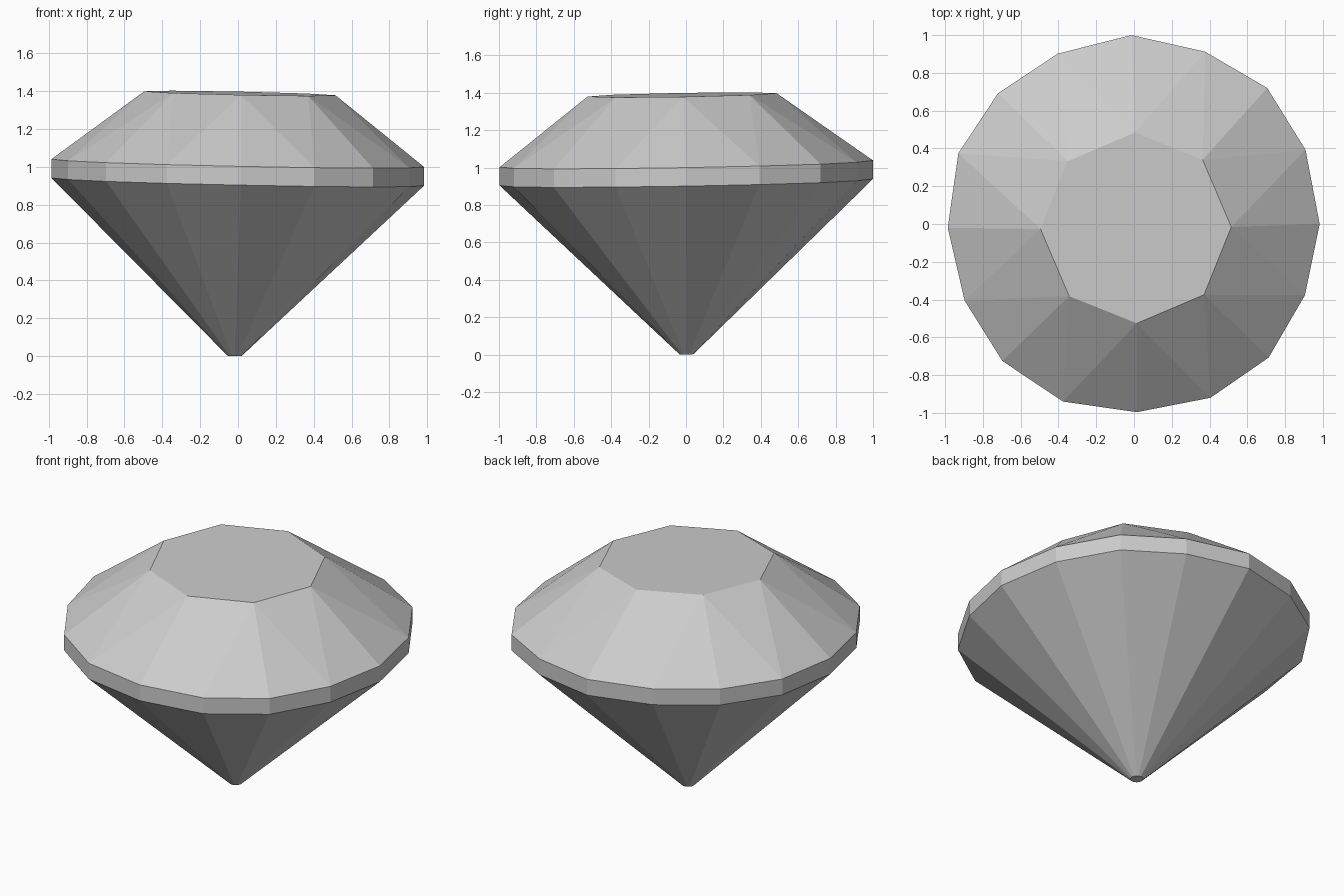
import bpy, bmesh, math

if "Cube" in bpy.data.objects:
    bpy.data.objects.remove(bpy.data.objects["Cube"])

# The stone leans slightly: each ring lies in a gently sloped plane
def tilt(x, y, z):
    return (x, y, z - 0.021 * x + 0.0175 * y)

# Slightly irregular 16-sided girdle outline
OUTLINE = [(0.983, 0.0), (0.908, 0.393), (0.705, 0.72), (0.377, 0.912),
           (-0.013, 1.0), (-0.403, 0.902), (-0.72, 0.692), (-0.93, 0.374),
           (-0.986, -0.02), (-0.897, -0.405), (-0.697, -0.725), (-0.376, -0.94),
           (0.015, -0.996), (0.405, -0.92), (0.713, -0.707), (0.905, -0.377)]

bm = bmesh.new()

def ring(points, z):
    return [bm.verts.new(tilt(x, y, z)) for x, y in points]

def circle(n, radius, cx, cy, turn=0.6):
    angles = [math.radians(turn) + math.tau * i / n for i in range(n)]
    return [(cx + radius * math.cos(a), cy + radius * math.sin(a)) for a in angles]

def band(upper, lower):
    n = len(upper)
    for i in range(n):
        j = (i + 1) % n
        bm.faces.new((upper[i], lower[i], lower[j], upper[j]))

table = ring(circle(8, 0.505, 0.01, -0.021), 1.389)
girdle_top = ring(OUTLINE, 1.02)
girdle_low = ring(OUTLINE, 0.921)
culet = ring(circle(16, 0.037, -0.018, 0.003), 0.001)

# Crown: a split kite below each table corner, a triangle below each table edge
for i in range(8):
    t, t_next = table[i], table[(i + 1) % 8]
    prev, mid, nxt = girdle_top[2 * i - 1], girdle_top[2 * i], girdle_top[2 * i + 1]
    bm.faces.new((t, prev, mid))
    bm.faces.new((t, mid, nxt))
    bm.faces.new((t, nxt, t_next))

# Table, girdle, pavilion and culet
bm.faces.new(table)
band(girdle_top, girdle_low)
band(girdle_low, culet)
bm.faces.new(culet[::-1])

bmesh.ops.recalc_face_normals(bm, faces=bm.faces)
mesh = bpy.data.meshes.new("cut_gem")
bm.to_mesh(mesh)
bm.free()
bpy.context.collection.objects.link(bpy.data.objects.new("cut_gem", mesh))
